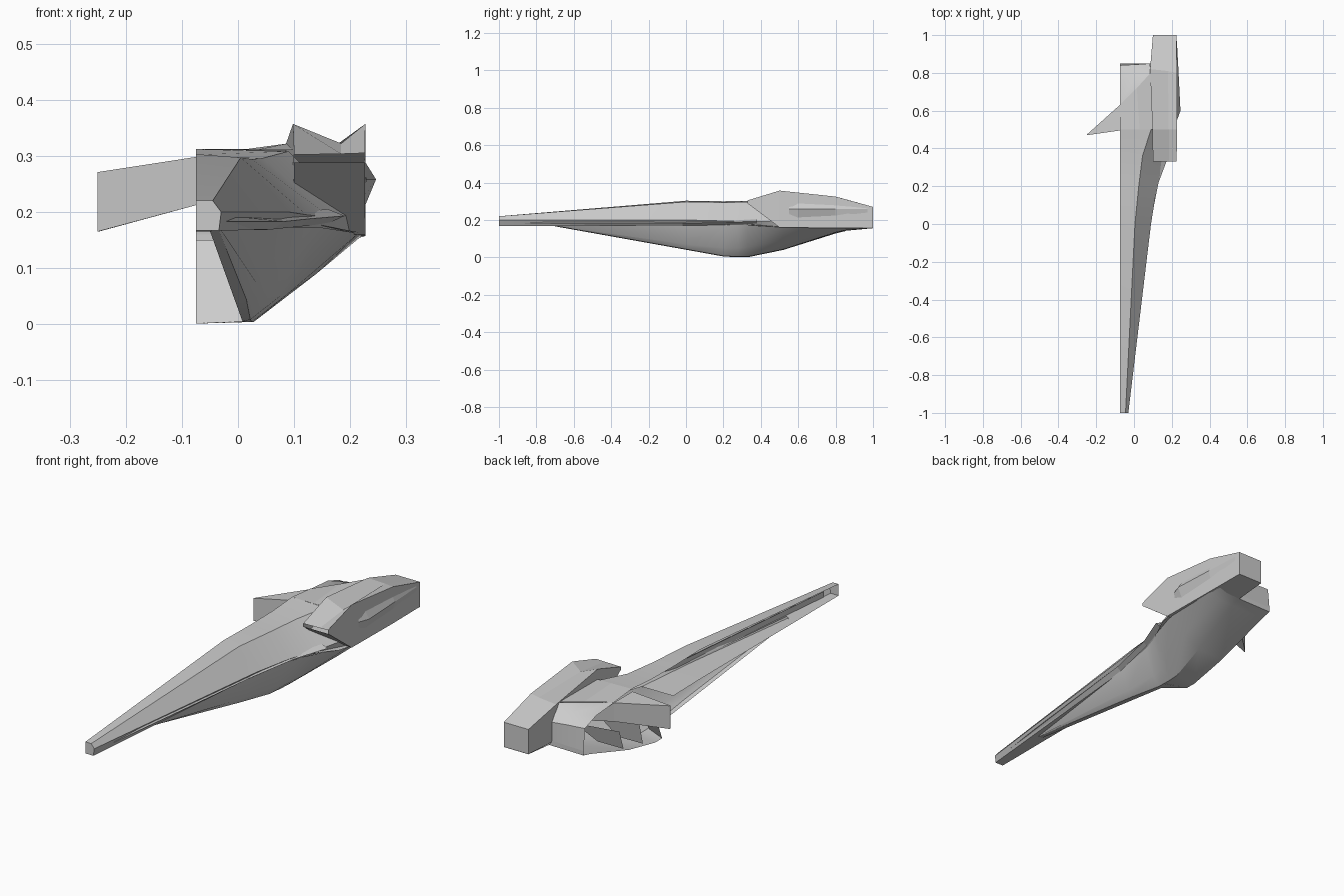
import bpy, bmesh

CUT = -0.075  # open centre plane of the half hull


def loft(name, rings, closed=False, cap_start=False, cap_end=False, smooth=False):
    """Skin a list of equal-length rings of points."""
    bm = bmesh.new()
    vs = [[bm.verts.new(p) for p in r] for r in rings]
    n = len(rings[0])
    for a, b in zip(vs, vs[1:]):
        for i in range(n if closed else n - 1):
            j = (i + 1) % n
            bm.faces.new((a[i], a[j], b[j], b[i]))
    if cap_start:
        bm.faces.new(vs[0])
    if cap_end:
        bm.faces.new(vs[-1][::-1])
    bmesh.ops.remove_doubles(bm, verts=bm.verts, dist=1e-5)
    bmesh.ops.recalc_face_normals(bm, faces=bm.faces)
    me = bpy.data.meshes.new(name)
    bm.to_mesh(me)
    bm.free()
    ob = bpy.data.objects.new(name, me)
    bpy.context.collection.objects.link(ob)
    if smooth:
        bpy.context.view_layer.objects.active = ob
        ob.select_set(True)
        bpy.ops.object.shade_smooth_by_angle()
        ob.select_set(False)
    return ob


def plate(name, pts):
    """A single flat panel."""
    me = bpy.data.meshes.new(name)
    me.from_pydata(pts, [], [list(range(len(pts)))])
    ob = bpy.data.objects.new(name, me)
    bpy.context.collection.objects.link(ob)
    return ob


# Upper hull: y, ridge z, shoulder x, shoulder z, edge x, edge z, under x, under z
upper = [
    (-1.00, .220, -.045, .220, -.030, .200, -.034, .167),
    (0.00, .303, .005, .297, .090, .200, .060, .168),
    (0.20, .300, .025, .294, .122, .195, .085, .165),
    (0.36, .302, .045, .296, .165, .190, .140, .162),
    (0.50, .312, .090, .308, .205, .195, .200, .162),
]
loft("upper_hull", [[(CUT, y, rz), (sx, y, sz), (ex, y, ez), (ux, y, uz)]
                    for y, rz, sx, sz, ex, ez, ux, uz in upper], smooth=True)

# Underside of the long nose
loft("nose_underside", [[(ux, y, uz), (CUT, y, uz)]
                        for y, _, _, _, _, _, ux, uz in upper[:3]])
plate("nose_tip", [(CUT, -1, .22), (-.045, -1, .22), (-.03, -1, .2),
                   (-.034, -1, .167), (CUT, -1, .167)])

# Flat rear deck, ending on the slanted line of the side fin
loft("rear_deck", [
    [(CUT, .50, .312), (.03, .50, .31), (.10, .50, .31)],
    [(CUT, .63, .300), (.015, .72, .312), (.088, .80, .322)],
])

# Rounded stern below the deck line
loft("stern", [
    [(CUT, .63, .298), (.015, .72, .310), (.088, .80, .320)],
    [(CUT, .76, .288), (.015, .80, .290), (.087, .82, .292)],
    [(CUT, .84, .260), (.015, .845, .255), (.085, .85, .250)],
    [(CUT, .85, .160), (.015, .85, .158), (.085, .85, .155)],
], smooth=True)

# Lower hull floor and flank: y, keel z, inner x, keel x, side x, side z, edge x
lower = [
    (-.70, .166, -.050, -.035, -.030, .167, -.020),
    (0.00, .041, -.005, .015, .035, .070, .064),
    (0.20, .005, .008, .022, .055, .050, .100),
    (0.28, .001, CUT, .025, .075, .050, .125),
    (0.33, .001, CUT, .028, .090, .055, .150),
    (0.52, .040, CUT, .060, .140, .090, .215),
    (0.80, .128, CUT, .100, .170, .134, .226),
    (0.85, .140, CUT, .100, .170, .145, .226),
]
loft("lower_hull", [[(ix, y, kz), (kx, y, kz + .003), (sx, y, sz),
                     (ex, y, .172 if y < .4 else .162)]
                    for y, kz, ix, kx, sx, sz, ex in lower], smooth=True)
plate("tail_edge", [(CUT, .85, .14), (.1, .85, .142), (.085, .85, .165), (CUT, .85, .16)])
plate("tail_underside", [(.1, .85, .142), (.17, .85, .145), (.226, .85, .162),
                         (.225, 1, .156), (.1, 1, .156)])

# Bulkhead behind the notch in the lower front
plate("keel_bulkhead", [(CUT, .28, .001), (.02, .24, .004), (-.01, .34, .15), (CUT, .34, .15)])

# Engine pod with overhanging intake roof: y, y at rear roof, inner x, outer x,
# bottom z, inner top z, outer top z
pod = [
    (.33, .33, .100, .226, .288, .302, .305),
    (.50, .50, .098, .227, .160, .357, .357),
    (.82, .80, .085, .227, .157, .320, .325),
    (1.0, 1.0, .100, .225, .157, .270, .270),
]
rings = []
for yi, yo, xi, xo, b, ti, to in pod:
    dip = .035 if yi == .50 else 0
    ym = (yi + yo) / 2
    rings.append([(xi, yi, b), (xo, yo, b), (xo, yo, to),
                  ((xi + xo * 2) / 3, ym, (ti + to) / 2 - dip), (xi, yi, ti)])
loft("engine_pod", rings, closed=True, cap_end=True)

# Shelf below the intake roof
plate("intake_floor", [(.13, .30, .18), (.205, .44, .165), (.224, .52, .162), (.10, .52, .162)])

# Outer fairing bulging from the pod side
loft("pod_fairing", [[(.226, y, a), (x, y, .258), (.226, y, c)] for y, a, x, c in
                     [(.55, .23, .228, .28), (.60, .21, .246, .29),
                      (.80, .22, .236, .28), (.97, .24, .227, .262)]])

# Side fin crossing the centre plane
loft("side_fin", [
    [(-.248, .475, .165), (-.248, .475, .271), (-.250, .470, .271), (-.250, .470, .165)],
    [(-.075, .630, .212), (-.075, .630, .298), (-.075, .495, .298), (-.075, .495, .212)],
], closed=True, cap_start=True)
plate("fin_root", [(-.075, .63, .212), (.085, .79, .240), (.085, .79, .30), (-.075, .63, .298)])

# Side strake along the nose and flank
loft("side_strake", [[(x, y, z), (x + w, y, z - .012), (x, y, z - .026)] for x, y, z, w in
                     [(-.035, -.95, .195, .006), (.062, -.02, .195, .02),
                      (.110, .22, .200, .02), (.160, .38, .205, .03)]],
     closed=True, cap_start=True, cap_end=True)

# Inner ribs in the open lower hull
for i, (y, zb, w) in enumerate([(.42, .03, .13), (.56, .06, .14)]):
    plate(f"keel_rib_{i}", [(CUT, y, zb), (w * .3, y + .02, zb + .01),
                            (w, y + .05, .14), (CUT, y + .03, .15)])
